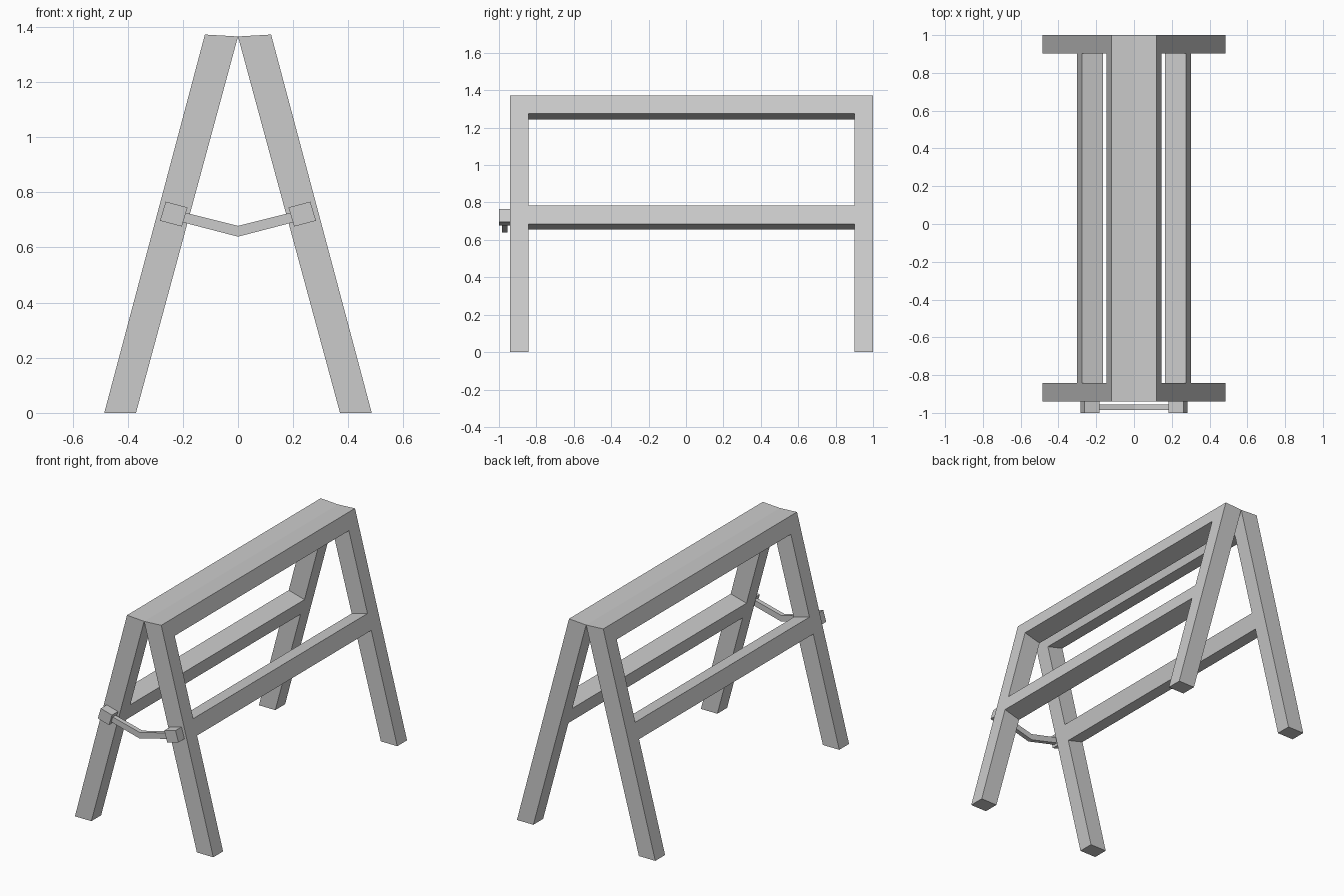
import bpy, bmesh
from mathutils import Vector

if "Cube" in bpy.data.objects:
    bpy.data.objects.remove(bpy.data.objects["Cube"])


def finish(name, bm):
    bmesh.ops.recalc_face_normals(bm, faces=bm.faces)
    me = bpy.data.meshes.new(name)
    bm.to_mesh(me)
    bm.free()
    ob = bpy.data.objects.new(name, me)
    bpy.context.collection.objects.link(ob)
    return ob


def prism(name, profile, y0, y1):
    """Extrude an (x, z) outline along y."""
    bm = bmesh.new()
    face = bm.faces.new([bm.verts.new((x, y0, z)) for x, z in profile])
    ext = bmesh.ops.extrude_face_region(bm, geom=[face], use_keep_orig=True)
    for v in ext["geom"]:
        if isinstance(v, bmesh.types.BMVert):
            v.co.y = y1
    return finish(name, bm)


def frame_panel(name, side):
    """Leaning frame: two legs joined by a top rail and a middle rail."""
    ys = [-0.94, -0.842, 0.902, 1.0]
    rows = [(0, 0), (0.655, 0.685), (0.755, 0.785), (1.245, 1.275), (1.365, 1.372)]
    inner = lambda z: side * 0.37 * (1 - z / 1.365)
    outer = lambda z: side * (0.485 - 0.365 * z / 1.372)
    bm = bmesh.new()
    a = [[bm.verts.new((inner(zi), y, zi)) for y in ys] for zi, zo in rows]
    b = [[bm.verts.new((outer(zo), y, zo)) for y in ys] for zi, zo in rows]
    solid = lambda r, c: 0 <= r < 4 and 0 <= c < 3 and (c != 1 or r in (1, 3))
    for r in range(4):
        for c in range(3):
            if not solid(r, c):
                continue
            ring = [(r, c), (r, c + 1), (r + 1, c + 1), (r + 1, c)]
            for g in (a, b):
                bm.faces.new([g[i][j] for i, j in ring])
            # Close the sides wherever there is no neighbouring cell
            near = [(r - 1, c), (r, c + 1), (r + 1, c), (r, c - 1)]
            for k, n in enumerate(near):
                if not solid(*n):
                    (i, j), (m, q) = ring[k], ring[(k + 1) % 4]
                    bm.faces.new((a[i][j], a[m][q], b[m][q], b[i][j]))
    loose = [v for v in bm.verts if not v.link_faces]
    bmesh.ops.delete(bm, geom=loose, context='VERTS')
    return finish(name, bm)


for side, label in ((-1, "left"), (1, "right")):
    frame_panel(label + "_frame", side)
    # Tilted block holding the brace on the front leg
    block = [(0.183, 0.745), (0.262, 0.766), (0.283, 0.697), (0.204, 0.676)]
    prism(label + "_brace_block", [(side * x, z) for x, z in block], -1.0, -0.94)

# V-shaped folding brace between the blocks
brace = [(-0.20, 0.728), (0, 0.678), (0.20, 0.728),
         (0.20, 0.691), (0, 0.639), (-0.20, 0.691)]
prism("folding_brace", brace, -0.984, -0.955)
